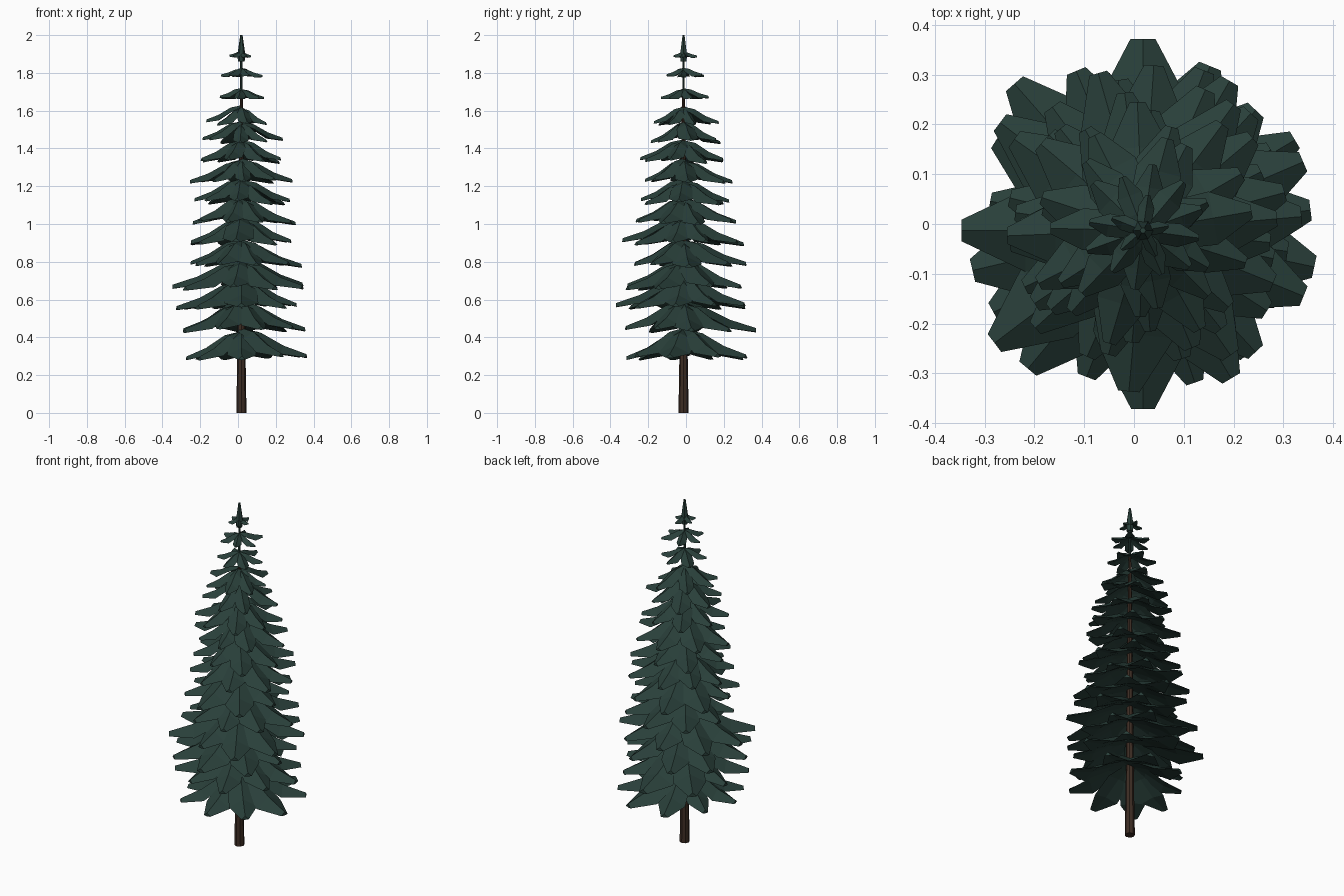
import bpy, bmesh, math, random
from mathutils import Vector

if "Cube" in bpy.data.objects:
    bpy.data.objects.remove(bpy.data.objects["Cube"])

random.seed(5)
CX, CY = 0.018, -0.013          # trunk axis


def material(name, rgb):
    m = bpy.data.materials.new(name)
    m.diffuse_color = (*rgb, 1)
    m.use_nodes = True
    m.node_tree.nodes["Principled BSDF"].inputs["Base Color"].default_value = m.diffuse_color
    return m


needle_green = material("needle green", (0.022, 0.050, 0.042))
bark_brown = material("bark brown", (0.047, 0.026, 0.017))


def finish(bm, name, mat):
    bmesh.ops.recalc_face_normals(bm, faces=bm.faces)
    mesh = bpy.data.meshes.new(name)
    bm.to_mesh(mesh)
    bm.free()
    mesh.materials.append(mat)
    bpy.context.collection.objects.link(bpy.data.objects.new(name, mesh))


def cone(bm, rings, sides):
    """Stacked rings (radius, z) around the trunk axis, capped at both ends."""
    loops = [[bm.verts.new((CX + r * math.cos(math.tau * i / sides),
                            CY + r * math.sin(math.tau * i / sides), z))
              for i in range(sides)] for r, z in rings]
    skin(bm, loops)


def skin(bm, loops):
    n = len(loops[0])
    for a, b in zip(loops, loops[1:]):
        for i in range(n):
            bm.faces.new((a[i], a[(i + 1) % n], b[(i + 1) % n], b[i]))
    bm.faces.new(loops[0])
    bm.faces.new(loops[-1])


# Branch stations: distance, ridge drop, half width, edge droop, thickness
STATIONS = [(0.02, 0.00, 0.08, 0.05, 0.05),
            (0.30, 0.13, 0.19, 0.12, 0.11),
            (0.64, 0.58, 0.21, 0.14, 0.10),
            (0.99, 0.88, 0.055, 0.06, 0.07)]


def branch(bm, angle, length, z_top, drop, width):
    """A drooping folded bough with a ridge, two slopes and a hollow underside."""
    out = Vector((math.cos(angle), math.sin(angle), 0))
    side = Vector((-out.y, out.x, 0))
    thick = 0.6 * length + 0.1
    loops = []
    for t, d, w, e, k in STATIONS:
        ridge = Vector((CX, CY, z_top - d * drop)) + out * length * t
        half = side * w * length * width
        edge = Vector((0, 0, -e * thick))
        under = Vector((0, 0, -k * thick))
        loops.append([bm.verts.new(p) for p in
                      (ridge, ridge + half + edge, ridge + under, ridge - half + edge)])
    skin(bm, loops)


# Trunk
bm = bmesh.new()
cone(bm, [(0.027, 0), (0.022, 0.3), (0.017, 0.9), (0.009, 1.6), (0.007, 1.7)], 8)
finish(bm, "trunk", bark_brown)

# Leader shoot and pointed top
bm = bmesh.new()
cone(bm, [(0.007, 1.68), (0.006, 1.9)], 6)
cone(bm, [(0.017, 1.86), (0.022, 1.89), (0.006, 2.0)], 6)
finish(bm, "tree_top", needle_green)

# Tiers: tip height, reach to right, back, left, front, drop, branch count, first angle
TIERS = [
    (0.285, 0.37, 0.33, 0.28, 0.35, 0.15, 9, -12),
    (0.435, 0.36, 0.375, 0.33, 0.35, 0.145, 9, 90),
    (0.555, 0.35, 0.34, 0.375, 0.375, 0.145, 9, 270),
    (0.660, 0.36, 0.33, 0.35, 0.35, 0.14, 9, 180),
    (0.775, 0.34, 0.33, 0.28, 0.30, 0.13, 9, 5),
    (0.895, 0.30, 0.32, 0.29, 0.34, 0.13, 9, 265),
    (1.005, 0.31, 0.31, 0.25, 0.27, 0.125, 9, 15),
    (1.110, 0.30, 0.26, 0.25, 0.26, 0.115, 8, 40),
    (1.220, 0.29, 0.24, 0.26, 0.22, 0.115, 8, 5),
    (1.330, 0.24, 0.21, 0.21, 0.25, 0.105, 8, 30),
    (1.435, 0.24, 0.20, 0.20, 0.20, 0.095, 7, 10),
    (1.530, 0.17, 0.18, 0.18, 0.17, 0.085, 7, 75),
    (1.670, 0.14, 0.14, 0.11, 0.15, 0.045, 6, 20),
    (1.787, 0.14, 0.11, 0.10, 0.11, 0.035, 6, 50),
    (1.893, 0.07, 0.06, 0.05, 0.07, 0.020, 5, 10),
]

for n, (z, right, back, left, front, drop, count, first) in enumerate(TIERS):
    bm = bmesh.new()
    for i in range(count):
        a = math.radians(first) + math.tau * (i + random.uniform(-0.08, 0.08) * (i > 0)) / count
        c, s = math.cos(a), math.sin(a)
        # rounded blend of the reach in each direction, measured from the trunk
        rx = right - CX if c > 0 else left + CX
        ry = back - CY if s > 0 else front + CY
        reach = (abs(c / rx) ** 2.3 + abs(s / ry) ** 2.3) ** (-1 / 2.3)
        reach *= random.uniform(0.87, 1.03) if i else 1
        lift = random.uniform(-0.008, 0.014) * (1 if z < 1.6 else 0.4)
        branch(bm, a, reach, z + drop + lift, drop, 1.08 + random.uniform(-0.1, 0.12))
    finish(bm, f"branch_tier_{n + 1}", needle_green)
